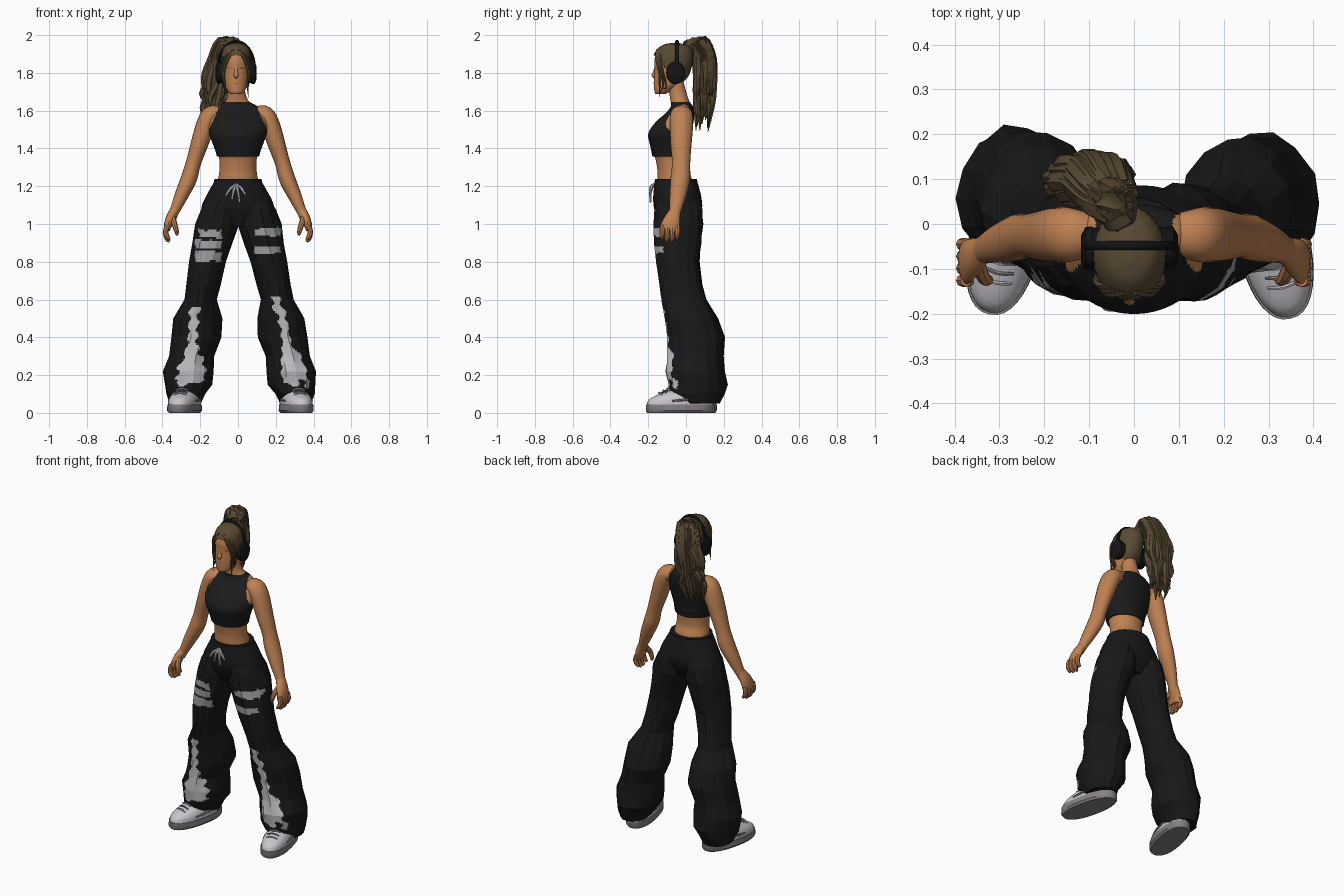
import bpy, bmesh, math, random
from mathutils import Vector, Matrix

random.seed(4)
if "Cube" in bpy.data.objects:
    bpy.data.objects.remove(bpy.data.objects["Cube"])

Y, Z = Vector((0, 1, 0)), Vector((0, 0, 1))
HEAD_X = -0.01


def material(name, r, g, b):
    m = bpy.data.materials.new(name)
    m.use_nodes = True
    m.diffuse_color = (r, g, b, 1)
    m.node_tree.nodes["Principled BSDF"].inputs["Base Color"].default_value = (r, g, b, 1)
    return m


skin = material("warm skin", .52, .222, .087)
lips = material("lip brown", .4, .155, .075)
hair = material("brown hair", .1, .068, .033)
fabric = material("black top", .011, .011, .012)
denim = material("black trousers", .009, .009, .009)
white = material("print white", .55, .55, .58)
grey = material("print grey", .36, .36, .38)
leather = material("shoe white", .58, .56, .6)
rubber = material("sole grey", .24, .22, .24)
plastic = material("headphone black", .007, .007, .008)


def spline(rows, steps):
    """Catmull-Rom interpolation through rows of numbers."""
    out, last = [], len(rows) - 1
    for i in range(last):
        a, b, c, d = (rows[min(max(i + k, 0), last)] for k in (-1, 0, 1, 2))
        for k in range(steps):
            t = k / steps
            out.append([q + t / 2 * (r - p + t * (2 * p - 5 * q + 4 * r - s + t * (3 * (q - r) + s - p)))
                        for p, q, r, s in zip(a, b, c, d)])
    return out + [list(rows[-1])]


def loft(name, rows, mats, sides=16, steps=3, along=False, power=1, jitter=0,
         ridge=0, cuts=0, rule=None, angle=40, matrix=None):
    """Skin elliptical sections (x, y, z, radius, second radius)."""
    rows = spline([tuple(r) if len(r) == 5 else (*r, r[3]) for r in rows], steps)
    bm, rings = bmesh.new(), []
    for i, (x, y, z, ru, rv) in enumerate(rows):
        tangent = Z
        if along:
            a, b = rows[max(i - 1, 0)], rows[min(i + 1, len(rows) - 1)]
            tangent = (Vector(b[:3]) - Vector(a[:3])).normalized()
        u = Y.cross(tangent).normalized()
        v = tangent.cross(u)
        ring = []
        for k in range(sides):
            ang = math.tau * k / sides
            c, s = (math.copysign(abs(f) ** power, f) for f in (math.cos(ang), math.sin(ang)))
            grow = 1 + random.uniform(-jitter, jitter) + ridge * (k % 2)
            ring.append(bm.verts.new(Vector((x, y, z)) + (u * c * ru + v * s * rv) * grow))
        rings.append(ring)
    for a, b in zip(rings, rings[1:]):
        for k in range(sides):
            n = (k + 1) % sides
            bm.faces.new((a[k], a[n], b[n], b[k]))
    bm.faces.new(rings[0])
    bm.faces.new(rings[-1])
    bmesh.ops.recalc_face_normals(bm, faces=bm.faces)
    if cuts:
        bmesh.ops.subdivide_edges(bm, edges=bm.edges[:], cuts=cuts, use_grid_fill=True)
        bm.normal_update()
    if rule:
        doomed = []
        for f in bm.faces:
            index = rule(f.calc_center_median(), f.normal)
            if index is None:
                doomed.append(f)
            else:
                f.material_index = index
        bmesh.ops.delete(bm, geom=doomed, context='FACES')
    mesh = bpy.data.meshes.new(name)
    bm.to_mesh(mesh)
    bm.free()
    if matrix:
        mesh.transform(matrix)
    for m in mats:
        mesh.materials.append(m)
    obj = bpy.data.objects.new(name, mesh)
    bpy.context.collection.objects.link(obj)
    bpy.ops.object.select_all(action='DESELECT')
    obj.select_set(True)
    bpy.context.view_layer.objects.active = obj
    bpy.ops.object.shade_smooth_by_angle(angle=math.radians(angle))


def tube(name, rows, mat, sides=8, steps=3, **more):
    loft(name, rows, [mat], sides, steps, along=True, **more)


# Torso with cropped sleeveless top
def top_rule(p, n):
    limit = .172 - (p.z - 1.46) * .46 if p.y < -.02 else .145 - (p.z - 1.46) * .35
    return int(1.36 < p.z < 1.645 and (p.z < 1.45 or abs(p.x) < limit))


loft("torso", [(0, -.05, 1.16, .12, .09), (0, -.06, 1.24, .105, .09), (0, -.07, 1.29, .098, .082),
               (0, -.075, 1.35, .1, .088), (0, -.078, 1.365, .11, .098), (0, -.085, 1.42, .132, .106),
               (0, -.085, 1.48, .152, .114), (0, -.06, 1.54, .152, .1), (0, -.03, 1.59, .14, .074),
               (0, -.022, 1.625, .102, .058), (-.004, -.032, 1.65, .062, .05),
               (-.008, -.045, 1.7, .046, .046), (HEAD_X, -.065, 1.77, .044, .048)],
     [skin, fabric], sides=120, steps=9, rule=top_rule)
loft("top_hem", [(0, -.078, 1.357, .112, .1), (0, -.08, 1.385, .119, .104)], [fabric], sides=40)

# Head, face and hair shell
skull = [(1.688, -.16, -.11, .027), (1.7, -.167, -.085, .042), (1.73, -.169, -.04, .057),
         (1.77, -.169, 0, .066), (1.82, -.167, .02, .071), (1.87, -.167, .03, .073),
         (1.91, -.15, .025, .066), (1.938, -.12, 0, .045), (1.95, -.08, -.04, .012)]
sections = [(HEAD_X, (f + b) / 2, z, w, (b - f) / 2) for z, f, b, w in skull]
loft("head", sections, [skin], sides=32, steps=4)
loft("hair_cap", [(x, y, z + .007, a + .007, b + .007) for x, y, z, a, b in sections], [hair],
     sides=72, steps=8, ridge=.025, angle=60,
     rule=lambda p, n: 0 if p.z > 1.885 - 1.2 * (p.y + .16) else None)
tube("nose", [(HEAD_X, -.158, 1.835, .008), (HEAD_X, -.165, 1.8, .011), (HEAD_X, -.169, 1.787, .013),
              (HEAD_X, -.162, 1.776, .009)], skin, 12, 4, angle=70)
tube("mouth", [(HEAD_X - .022, -.158, 1.747, .001), (HEAD_X, -.166, 1.745, .006),
               (HEAD_X + .022, -.158, 1.747, .001)], lips, 10, 4)

for side, s in (("left", 1), ("right", -1)):
    def face(x, y, z, *r):
        return (HEAD_X + s * x, y, z, *r)

    tube(side + "_eyelid", [face(.016, -.163, 1.825, .002), face(.03, -.156, 1.827, .003),
                            face(.046, -.143, 1.824, .002)], lips)
    for k in range(3):
        d = k * .009
        tube(f"{side}_face_lock_{k}", [face(.01 + d, -.15 + d, 1.92, .01), face(.045 + d, -.155 + d, 1.875, .009),
                                       face(.066 + d / 2, -.14 + d, 1.8, .007),
                                       face(.06, -.14 + d * 2, 1.74 - d, .005), face(.065, -.14, 1.67 + d * 3, .001)],
             hair, sides=6)

    # Headphone cup
    tube(side + "_ear_pad", [face(.064, -.055, 1.8, .052, .046), face(.085, -.055, 1.8, .054, .048)], plastic, 24, 1)
    tube(side + "_ear_cup", [face(.082, -.055, 1.8, .06, .05), face(.098, -.055, 1.8, .058, .048),
                             face(.108, -.055, 1.8, .035, .03)], plastic, 24, 1)

    # Arm and hand
    tube(side + "_arm", [(s * x, y, z, r, r * 1.2) for x, y, z, r in (
        (.1, -.022, 1.582, .04), (.142, -.024, 1.576, .05), (.172, -.024, 1.52, .051), (.205, -.026, 1.42, .046),
        (.237, -.026, 1.32, .04), (.26, -.03, 1.24, .043), (.3, -.043, 1.15, .036), (.335, -.057, 1.07, .026),
        (.35, -.067, 1.035, .025))], skin, 20, 4)
    tube(side + "_palm", [(s * .333, -.055, 1.075, .025, .027), (s * .358, -.072, 1.03, .025, .042),
                          (s * .373, -.085, .985, .02, .05), (s * .374, -.088, .965, .014, .045)], skin, 16)
    for k in range(4):
        y = -.126 + k * .027
        drop = .012 * (k in (1, 2))
        tube(f"{side}_finger_{k}", [(s * .374, y, .99, .014), (s * .383, y, .96, .014),
                                    (s * .376, y - .002, .935 - drop, .013),
                                    (s * .362, y - .003, .92 - drop, .008)], skin)
    tube(side + "_thumb", [(s * .35, -.085, 1.04, .018), (s * .335, -.12, .995, .015),
                           (s * .325, -.125, .96, .012), (s * .322, -.122, .94, .006)], skin)

# Headband
tube("headband", [(HEAD_X - .095 * math.cos(a), -.048, 1.83 + .135 * math.sin(a), .009, .011)
                  for a in (math.pi * k / 16 for k in range(17))], plastic, 10, 2)

# Ponytail of loose wavy locks
tube("ponytail_core", [(-.03, .0, 1.92, .03), (-.055, .055, 1.95, .04), (-.09, .09, 1.88, .055),
                       (-.105, .095, 1.76, .05), (-.115, .09, 1.65, .035), (-.11, .08, 1.55, .008)], hair, 14, 4, ridge=.15)
tube("hair_tie", [(-.03, .005, 1.935, .036), (-.042, .026, 1.945, .036)], hair, 14)
for k in range(32):
    turn = math.tau * k / 32
    dx, dy = .06 * math.cos(turn), .046 * math.sin(turn)
    w, tip = random.uniform(.8, 1.2), random.uniform(1.49, 1.68)
    mid = (1.86 + tip) / 2
    wave = random.uniform(-.022, .022)
    tube(f"ponytail_lock_{k}", [
        (-.03 + dx * .4, .01 + dy * .3, 1.94, .01), (-.055 + dx * .8, .06 + dy * .8, 1.965 + dy * .3, .017 * w),
        (-.082 + dx, .1 + dy, 1.87, .019 * w), (-.098 + dx + wave, .1 + dy, mid + .03, .018 * w),
        (-.113 + dx - wave, .095 + dy * .9, mid - .06, .015 * w),
        (-.118 + dx + wave, .085 + dy * .7, tip, .002)], hair, 6, 4, angle=50)

# Trouser seat, waistband and drawstring
loft("trouser_seat", [(0, -.052, 1.23, .122, .108), (0, -.05, 1.19, .145, .12), (0, -.043, 1.1, .19, .13),
                      (0, -.042, 1.04, .175, .11), (0, -.045, .985, .07, .08)],
     [denim], sides=32, jitter=.006, power=.95)
loft("waistband", [(0, -.053, 1.195, .137, .115), (0, -.053, 1.21, .129, .115), (0, -.053, 1.237, .124, .11)],
     [denim], sides=40, ridge=.02, steps=1)
for k, (dx, drop) in enumerate(((-.055, .06), (.05, .055), (-.022, .08), (.018, .095), (-.038, .03), (.038, .03))):
    tube(f"drawstring_{k}", [(HEAD_X, -.17, 1.21, .007), (HEAD_X + dx * .6, -.188, 1.207 - drop * .4, .008),
                             (HEAD_X + dx, -.187, 1.21 - drop, .006)], white, 6)

# Trouser legs with printed fronts; rows are height, inner, outer, front, back
profile = [(1.17, .0, .135, -.145, .055), (1.08, -.01, .198, -.168, .088), (1.0, -.005, .228, -.172, .092),
           (.9, .032, .243, -.17, .08), (.8, .066, .262, -.16, .07), (.68, .1, .28, -.145, .083),
           (.6, .12, .293, -.132, .107), (.5, .1, .352, -.115, .163), (.4, .103, .37, -.104, .196),
           (.3, .148, .385, -.098, .19), (.22, .15, .413, -.11, .2), (.15, .158, .41, -.1, .207),
           (.1, .195, .403, -.095, .19), (.05, .22, .387, -.03, .17)]


def print_rule(s):
    def rule(p, n):
        x, z = s * p.x, p.z
        if n.y > -.05:
            return 0
        rough = .004 * math.sin(z * 95 + x * 30) + .003 * math.sin(x * 80)
        bars = ((.947, .022), (.89, .022), (.828, .027)) if s < 0 else ((.958, .022), (.862, .02))
        reach = .225 - (.02 if s < 0 and z > .92 else 0)
        if any(abs(z - c + rough) < h for c, h in bars) and .088 < x + rough < reach:
            return 2
        middle = .2 + (.62 - z) * .24 if s > 0 else .225 + (.55 - z) * .07
        half = .022 + .32 * min(max(0, .38 - z), .15) + 2 * rough
        if .155 + 4 * rough < z < (.62 if s > 0 else .565) and abs(x - middle) < half:
            return 1
        return 0
    return rule


for side, s in (("left", 1), ("right", -1)):
    def shift(z):
        return .025 * max(0, 1 - z) if s < 0 else 0

    loft(side + "_trouser_leg", [(s * (i + o) / 2 + shift(z), (f + b) / 2 + shift(z) * .6, z, (o - i) / 2, (b - f) / 2)
                                 for z, i, o, f, b in profile],
         [denim, white, grey], sides=14, steps=1, power=1.04, jitter=.04, cuts=9, rule=print_rule(s), angle=15)

    # Shoe, built straight then turned outwards
    place = Matrix.Translation((s * .308 + shift(0), -.03 + shift(0) * .4, 0)) @ Matrix.Rotation(s * .22, 4, 'Z')
    loft(side + "_shoe_sole", [(0, 0, 0, .072, .178), (0, 0, .012, .082, .186), (0, 0, .044, .08, .186)],
         [rubber], 36, 1, power=.88, matrix=place)
    loft(side + "_shoe_upper", [(0, 0, .04, .077, .182), (0, .004, .07, .075, .174), (0, .02, .095, .066, .145),
                                (0, .045, .118, .054, .105), (0, .07, .15, .042, .07), (0, .07, .18, .04, .065)],
         [leather], 36, 3, power=.9, matrix=place)
    for k in range(4):
        y, z = -.108 + k * .022, .106 + k * .011
        tube(f"{side}_lace_{k}", [(-.034, y, z - .009, .004), (0, y - .006, z + .002, .005), (.034, y, z - .009, .004)],
             rubber if k % 2 else leather, 6, matrix=place)
    for e in (-1, 1):
        tube(f"{side}_side_trim_{e}", [(e * .072, -.06, .062, .005), (e * .076, .01, .07, .007),
                                       (e * .07, .08, .075, .005)], rubber, 6, matrix=place)
